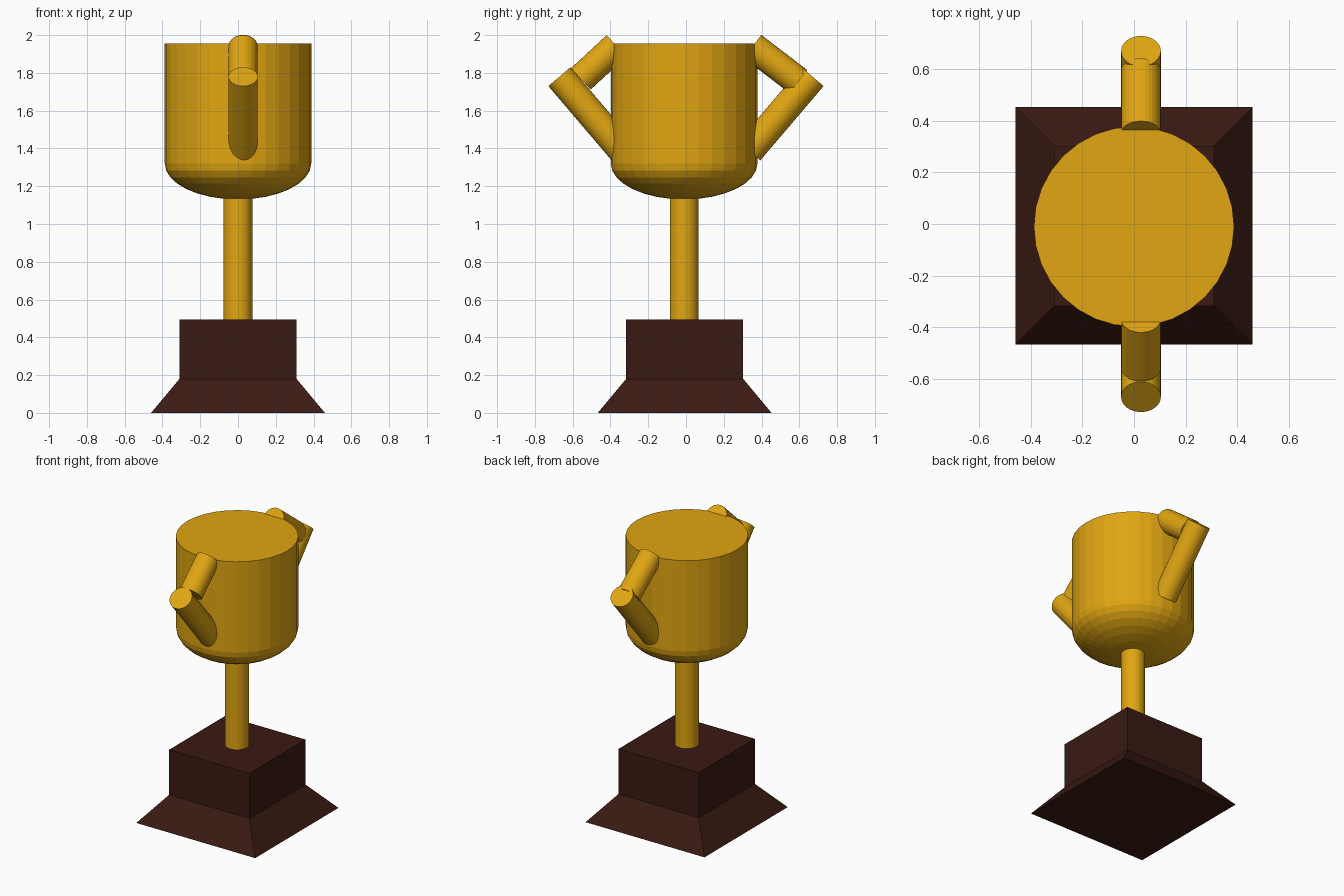
import bpy, bmesh, math
from mathutils import Vector

if "Cube" in bpy.data.objects:
    bpy.data.objects.remove(bpy.data.objects["Cube"])

CY = -0.01          # centre line of cup and stem
SEGS = 32


def material(name, rgb):
    m = bpy.data.materials.new(name)
    m.diffuse_color = (*rgb, 1)
    m.use_nodes = True
    m.node_tree.nodes["Principled BSDF"].inputs["Base Color"].default_value = m.diffuse_color
    return m


gold = material("gold", (0.75, 0.38, 0.006))
wood = material("dark_wood", (0.042, 0.010, 0.006))


def loft(name, rings, sides, centre_y, mat, turn=0.0):
    """Closed solid from (radius, z) rings; radius 0 makes a pole."""
    bm = bmesh.new()
    loops = []
    for r, z in rings:
        n = 1 if r == 0 else sides
        loops.append([bm.verts.new((r * math.cos(turn + math.tau * i / sides),
                                    centre_y + r * math.sin(turn + math.tau * i / sides), z))
                      for i in range(n)])
    for a, b in zip(loops, loops[1:]):
        for i in range(sides):
            j = (i + 1) % sides
            if len(a) == 1:
                bm.faces.new((a[0], b[j], b[i]))
            else:
                bm.faces.new((a[i], a[j], b[j], b[i]))
    if len(loops[0]) > 1:
        bm.faces.new(loops[0][::-1])
    bm.faces.new(loops[-1])
    bmesh.ops.recalc_face_normals(bm, faces=bm.faces)
    me = bpy.data.meshes.new(name)
    bm.to_mesh(me)
    bm.free()
    me.materials.append(mat)
    ob = bpy.data.objects.new(name, me)
    bpy.context.collection.objects.link(ob)
    return ob


def tube(name, p, q, radius):
    """Straight round bar between two points."""
    p, q = Vector(p), Vector(q)
    d = q - p
    ob = loft(name, [(radius, 0), (radius, d.length)], SEGS, 0, gold)
    ob.location = p
    ob.rotation_euler = d.to_track_quat('Z', 'Y').to_euler()
    return ob


# Stepped square base with a flared foot
k = math.sqrt(2)
loft("base", [(0.46 * k, 0), (0.31 * k, 0.18), (0.31 * k, 0.495)],
     4, -0.007, wood, math.pi / 4)

# Stem
loft("stem", [(0.076, 0.49), (0.076, 1.15)], SEGS, CY, gold)

# Cup: flattened half-sphere bowl running into a straight wall, closed top
R, Z_EQ, DEPTH = 0.388, 1.32, 0.19
bowl = [(0, Z_EQ - DEPTH)]
for i in range(1, 9):
    a = math.pi / 2 * i / 8
    bowl.append((R * math.sin(a), Z_EQ - DEPTH * math.cos(a)))
loft("cup", bowl + [(R, 1.955)], SEGS, CY, gold)

# Two-bar handles; the upper bars differ slightly in slope
HX, HR = 0.027, 0.077
handles = {
    "back": (1, (0.352, 1.94), (0.595, 1.754)),
    "front": (-1, (-0.368, 1.943), (-0.557, 1.768)),
}
for side, (s, top, elbow) in handles.items():
    tube(f"{side}_handle_upper", (HX, *top), (HX, *elbow), HR)
    tube(f"{side}_handle_lower", (HX, s * 0.67, 1.78), (HX, s * 0.335, 1.387), HR)
